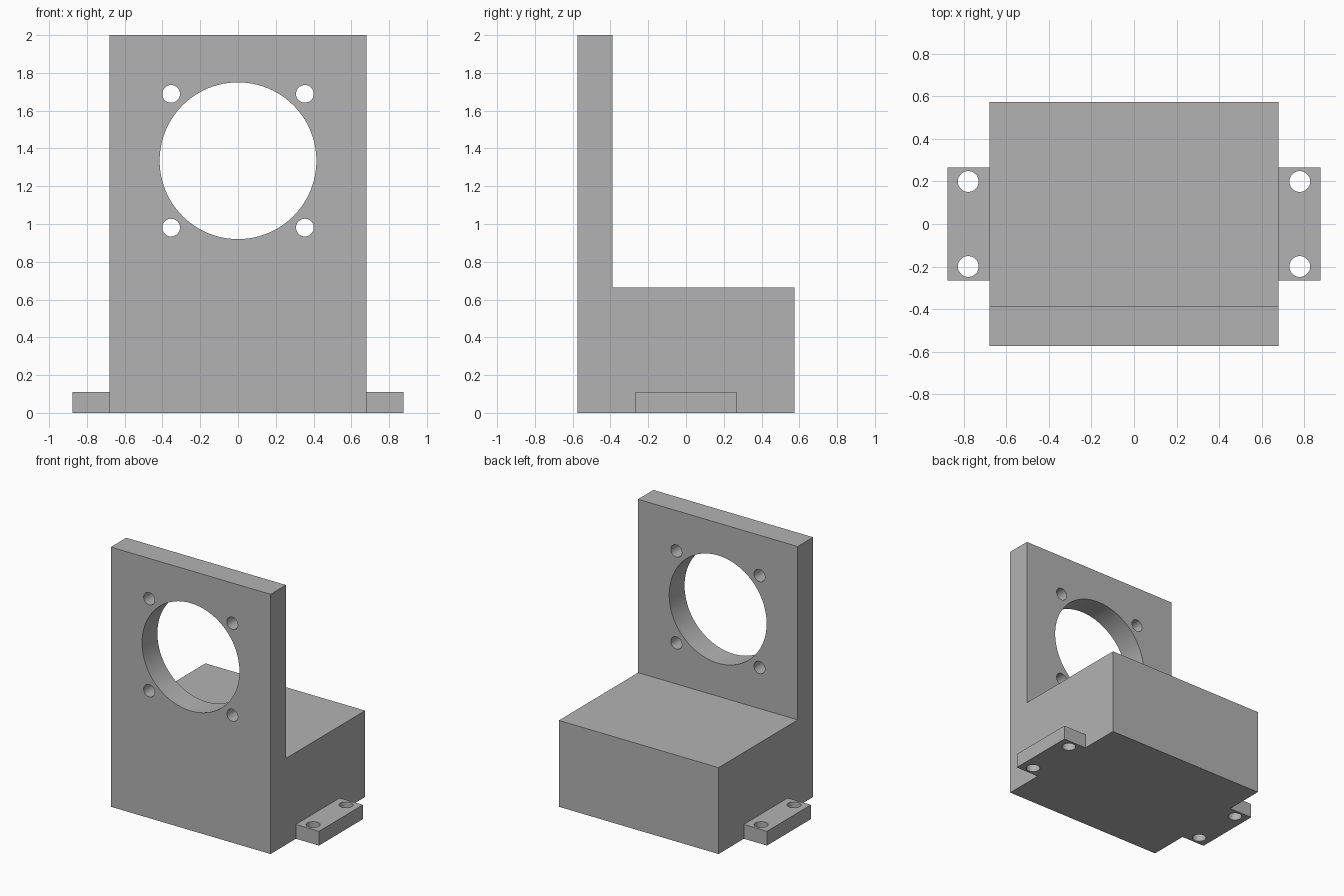
import bpy, bmesh, math
from mathutils import Matrix

cube = bpy.data.objects.get("Cube")
if cube:
    bpy.data.objects.remove(cube, do_unlink=True)

HALF_W, HALF_D = 0.68, 0.575
PLATE_BACK, BASE_TOP, TAB_TOP = -0.388, 0.665, 0.11

grey = bpy.data.materials.new("plain grey")
grey.use_nodes = True
colour = (0.45, 0.45, 0.45, 1)
grey.diffuse_color = colour
grey.node_tree.nodes["Principled BSDF"].inputs["Base Color"].default_value = colour


def make_object(name, bm):
    bmesh.ops.recalc_face_normals(bm, faces=bm.faces)
    mesh = bpy.data.meshes.new(name)
    bm.to_mesh(mesh)
    bm.free()
    mesh.materials.append(grey)
    obj = bpy.data.objects.new(name, mesh)
    bpy.context.collection.objects.link(obj)
    return obj


def extrude_profile(name, points, offset):
    bm = bmesh.new()
    face = bm.faces.new([bm.verts.new(p) for p in points])
    geom = bmesh.ops.extrude_face_region(bm, geom=[face])["geom"]
    verts = [v for v in geom if isinstance(v, bmesh.types.BMVert)]
    bmesh.ops.translate(bm, vec=offset, verts=verts)
    return make_object(name, bm)


def add_drill(bm, centre, radius, along_y, segments):
    turn = Matrix.Rotation(math.pi / 2, 4, 'X') if along_y else Matrix.Identity(4)
    bmesh.ops.create_cone(bm, cap_ends=True, segments=segments, radius1=radius,
                          radius2=radius, depth=0.4,
                          matrix=Matrix.Translation(centre) @ turn)


def combine(target, other, operation):
    mod = target.modifiers.new(other.name, 'BOOLEAN')
    mod.object, mod.operation, mod.solver = other, operation, 'EXACT'
    bpy.context.view_layer.objects.active = target
    bpy.ops.object.modifier_apply(modifier=mod.name)
    bpy.data.objects.remove(other, do_unlink=True)


# L-shaped body: upright plate in front of a solid base
side = [(-HALF_D, 0), (HALF_D, 0), (HALF_D, BASE_TOP),
        (PLATE_BACK, BASE_TOP), (PLATE_BACK, 2), (-HALF_D, 2)]
bracket = extrude_profile("mounting_bracket", [(-HALF_W, y, z) for y, z in side],
                          (2 * HALF_W, 0, 0))

# Mounting tabs: one bar through the base, showing on both sides
bar = [(x, y, 0) for x, y in ((-0.877, -0.267), (0.877, -0.267),
                              (0.877, 0.267), (-0.877, 0.267))]
combine(bracket, extrude_profile("side_tabs", bar, (0, 0, TAB_TOP)), 'UNION')

# Large opening, four screw holes around it, and two holes in each tab
drills = bmesh.new()
add_drill(drills, (0, -0.48, 1.335), 0.415, True, 96)
for sx in (-1, 1):
    for sign in (-1, 1):
        add_drill(drills, (sx * 0.354, -0.48, 1.335 + sign * 0.354), 0.047, True, 32)
        add_drill(drills, (sx * 0.78, sign * 0.2, 0.055), 0.049, False, 32)
combine(bracket, make_object("drills", drills), 'DIFFERENCE')

# Smooth hole walls, sharp outer edges
bpy.ops.object.select_all(action='DESELECT')
bracket.select_set(True)
bpy.context.view_layer.objects.active = bracket
bpy.ops.object.shade_smooth_by_angle(angle=math.radians(30))
